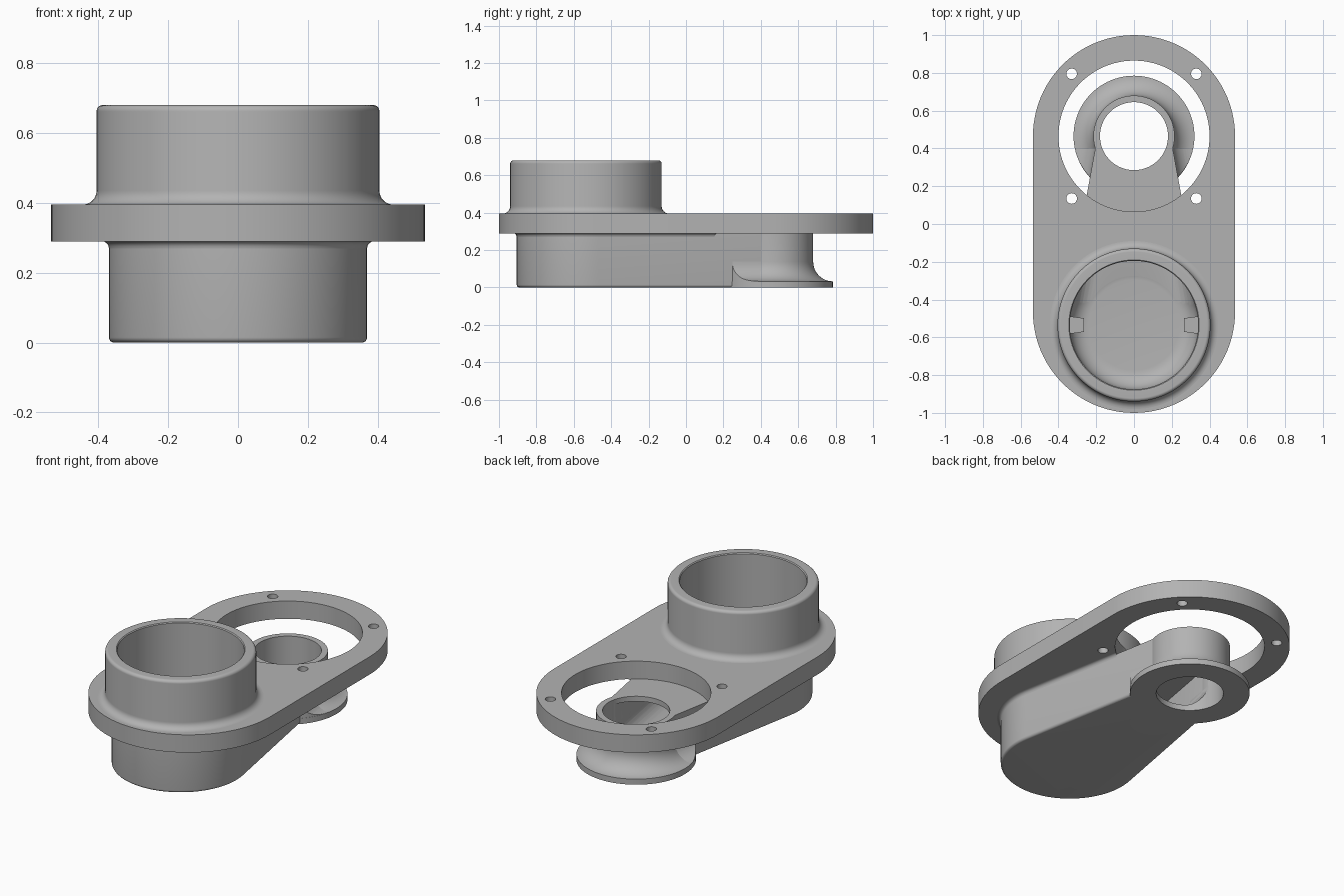
import bpy, bmesh
from math import sin, cos, pi, asin, radians

cube = bpy.data.objects.get("Cube")
if cube:
    bpy.data.objects.remove(cube, do_unlink=True)

grey = bpy.data.materials.new("matte grey")
grey.use_nodes = True
grey.diffuse_color = (0.45, 0.45, 0.45, 1)
grey.node_tree.nodes["Principled BSDF"].inputs["Base Color"].default_value = grey.diffuse_color

INLET_Y, NOZZLE_Y, PLATE_Y = -0.535, 0.465, 0.465
PLATE_Z0, PLATE_Z1 = 0.29, 0.395


def arc(cx, cz, r, a0, a1, n=8):
    """Points of an arc in a profile, angles in degrees."""
    steps = [radians(a0 + (a1 - a0) * i / n) for i in range(n + 1)]
    return [(cx + r * cos(a), cz + r * sin(a)) for a in steps]


def circle(x, y, n=96):
    """Outline function: a circle whose radius is the profile offset."""
    return lambda r: [(x + r * cos(2 * pi * i / n), y + r * sin(2 * pi * i / n)) for i in range(n)]


def capsule(y1, r1, y2, r2, n=48):
    """Outline function: two circles joined by tangents, grown by the offset."""
    tilt = asin((r1 - r2) / (y2 - y1))

    def outline(off):
        pts = []
        for y, r, a0, a1 in ((y2, r2, tilt, pi - tilt), (y1, r1, pi - tilt, 2 * pi + tilt)):
            for i in range(n + 1):
                a = a0 + (a1 - a0) * i / n
                pts.append(((r + off) * cos(a), y + (r + off) * sin(a)))
        return pts
    return outline


def loft(name, outline, profile, closed=False):
    """Sweep a profile of (offset, height) around an outline."""
    bm = bmesh.new()
    rings = [[bm.verts.new((x, y, z)) for x, y in outline(off)] for off, z in profile]
    pairs = list(zip(rings, rings[1:]))
    if closed:
        pairs.append((rings[-1], rings[0]))
    else:
        bm.faces.new(rings[0])
        bm.faces.new(rings[-1])
    for low, high in pairs:
        for i in range(len(low)):
            j = (i + 1) % len(low)
            bm.faces.new((low[i], low[j], high[j], high[i]))
    bmesh.ops.recalc_face_normals(bm, faces=bm.faces)
    mesh = bpy.data.meshes.new(name)
    bm.to_mesh(mesh)
    bm.free()
    mesh.materials.append(grey)
    obj = bpy.data.objects.new(name, mesh)
    bpy.context.collection.objects.link(obj)
    return obj


def activate(obj):
    bpy.ops.object.select_all(action="DESELECT")
    obj.select_set(True)
    bpy.context.view_layer.objects.active = obj


def cut(obj, *cutters, operation="DIFFERENCE"):
    activate(obj)
    for cutter in cutters:
        mod = obj.modifiers.new("cut", "BOOLEAN")
        mod.operation = operation
        mod.solver = "EXACT"
        mod.object = cutter
        bpy.ops.object.modifier_apply(modifier=mod.name)


# Cutters
duct_shape = capsule(INLET_Y, 0.37, NOZZLE_Y, 0.19)
inlet_bore = loft("inlet_bore", circle(0, INLET_Y), arc(0.24, 0.13, 0.1, -90, 0) + [(0.34, 0.9)])
channel = loft("channel", capsule(INLET_Y, 0.335, NOZZLE_Y, 0.16),
               arc(-0.1, 0.132, 0.1, -90, 0) + [(0, 0.26)])
nozzle_bore = loft("nozzle_bore", circle(0, NOZZLE_Y), [(0.18, -0.2), (0.18, 0.6)])
window = loft("window", circle(0, NOZZLE_Y), [(0.4, 0.1), (0.4, 0.6)])
flange_limit = loft("flange_limit", circle(0, NOZZLE_Y), [(0.319, -0.2), (0.319, 0.6)])
screw_holes = [loft("screw_hole", circle(sx * 0.33, NOZZLE_Y + sy * 0.33, 32), [(0.028, 0.1), (0.028, 0.6)])
               for sx in (-1, 1) for sy in (-1, 1)]
cutters = [inlet_bore, channel, nozzle_bore, window, flange_limit] + screw_holes

# Mounting plate with inlet, window and screw holes
plate = loft("mounting_plate", capsule(-PLATE_Y, 0.535, PLATE_Y, 0.535),
             [(0, PLATE_Z0), (0, PLATE_Z1)])
cut(plate, inlet_bore, window, *screw_holes)

# Inlet collar with rounded rim and filleted foot
collar = loft("inlet_collar", circle(0, INLET_Y),
              [(0.34, PLATE_Z1), (0.34, 0.675), (0.345, 0.68)]
              + arc(0.387, 0.662, 0.018, 90, 0)
              + arc(0.445, 0.435, 0.04, 180, 270), closed=True)

# Tapered hollow duct under the plate
duct = loft("duct_body", duct_shape, arc(-0.015, 0.015, 0.015, -90, 0, 5) + [(0, PLATE_Z0)])
cut(duct, channel, inlet_bore, nozzle_bore)

# Small fillet where the duct meets the plate
duct_fillet = loft("duct_fillet", duct_shape, arc(0.02, 0.27, 0.02, 180, 90, 5))
cut(duct_fillet, inlet_bore, window)

# Round nozzle with a flared flange
nozzle = loft("nozzle", circle(0, NOZZLE_Y),
              [(0.32, 0)] + arc(0.32, 0.138, 0.105, 270, 180, 12) + [(0.215, PLATE_Z0)])
cut(nozzle, nozzle_bore, channel)

# Flare continuing along the duct sides, trimmed to the flange
flare = loft("flange_flare", duct_shape,
             [(0.105, 0.002)] + arc(0.105, 0.138, 0.105, 270, 180, 12))
cut(flare, flange_limit, operation="INTERSECT")
cut(flare, nozzle_bore, channel)

# Two locking tabs inside the inlet
tabs = []
for side, label in ((1, "left"), (-1, "right")):
    tab = loft(label + "_tab", lambda o, s=side: [
        (s * 0.265, INLET_Y - 0.036), (s * 0.345, INLET_Y - 0.047),
        (s * 0.345, INLET_Y + 0.047), (s * 0.265, INLET_Y + 0.036)],
        [(0, PLATE_Z0), (0, 0.34)])
    tabs.append(tab)

for cutter in cutters:
    bpy.data.objects.remove(cutter, do_unlink=True)

for part in [plate, collar, duct, duct_fillet, nozzle, flare] + tabs:
    activate(part)
    bpy.ops.object.shade_smooth_by_angle(angle=radians(30))
